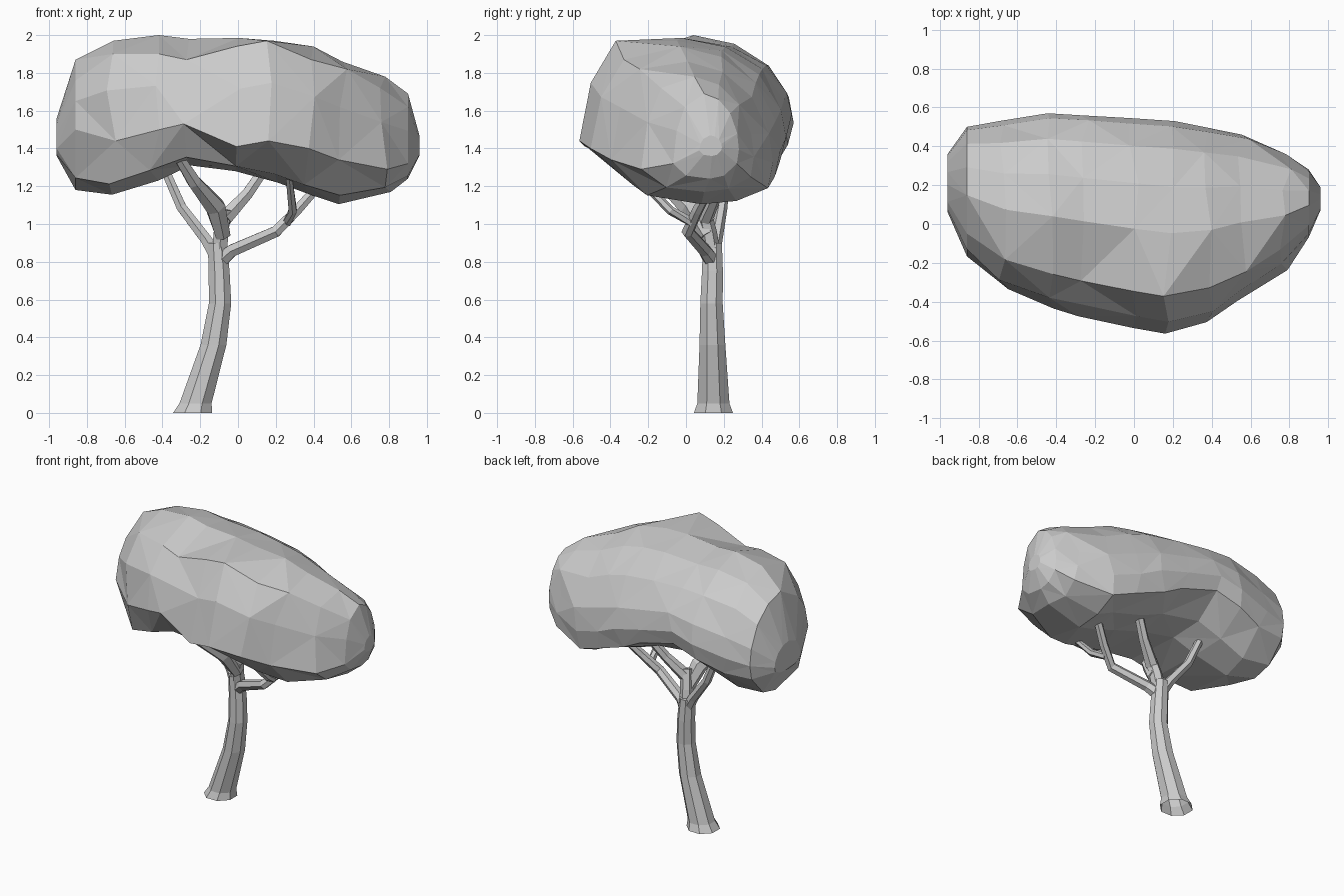
import bpy, bmesh, math, random
from mathutils import Vector

random.seed(4)
cube = bpy.data.objects.get("Cube")
if cube:
    bpy.data.objects.remove(cube, do_unlink=True)

grey = bpy.data.materials.new("plain_grey")
grey.use_nodes = True
colour = (0.6, 0.6, 0.6, 1)
grey.diffuse_color = colour
grey.node_tree.nodes["Principled BSDF"].inputs["Base Color"].default_value = colour


def finish(name, bm):
    """Turn a bmesh into a flat shaded object."""
    bmesh.ops.recalc_face_normals(bm, faces=bm.faces)
    mesh = bpy.data.meshes.new(name)
    bm.to_mesh(mesh)
    bm.free()
    mesh.materials.append(grey)
    obj = bpy.data.objects.new(name, mesh)
    bpy.context.collection.objects.link(obj)
    return obj


def loft(name, rings, triangulate=False, cap_start=True):
    """Skin a list of equal rings and close the ends."""
    bm = bmesh.new()
    loops = [[bm.verts.new(p) for p in ring] for ring in rings]
    n = len(loops[0])
    for j, (a, b) in enumerate(zip(loops, loops[1:])):
        for i in range(n):
            k = (i + 1) % n
            quad = [a[i], a[k], b[k], b[i]]
            if triangulate:
                # alternate the diagonals for an irregular faceted skin
                s = (i + j) % 2
                q = quad[s:] + quad[:s]
                bm.faces.new(q[:3])
                bm.faces.new([q[0], q[2], q[3]])
            else:
                bm.faces.new(quad)
    if cap_start:
        bm.faces.new(loops[0])
    bm.faces.new(loops[-1])
    return finish(name, bm)


def limb(name, path, radii, sides=6, trunk=False):
    """Tapered tube along a path; a trunk has level rings and an open foot."""
    pts = [Vector(p) for p in path]
    rings = []
    for i, (p, r) in enumerate(zip(pts, radii)):
        d = pts[min(i + 1, len(pts) - 1)] - pts[max(i - 1, 0)]
        d = Vector((0, 0, 1)) if trunk else d.normalized()
        u = d.cross(Vector((0, 1, 0))).normalized()
        v = d.cross(u)
        turn = [math.tau * (k + 0.5) / sides for k in range(sides)]
        rings.append([p + r * (math.cos(t) * u + math.sin(t) * v) for t in turn])
    return loft(name, rings, cap_start=not trunk)


# Trunk: flared foot, leaning and then upright
limb("trunk",
     [(-.24, .145, 0), (-.225, .145, .05), (-.13, .14, .36), (-.095, .135, .58),
      (-.1, .14, .75), (-.11, .14, .9)],
     [.112, .092, .074, .064, .06, .054], sides=8, trunk=True)

# Branches
limb("right_branch",
     [(-.11, .14, .82), (-.17, .16, .92), (-.3, .19, 1.09), (-.41, .21, 1.34)],
     [.04, .034, .03, .026])
limb("centre_branch",
     [(-.1, .14, .83), (-.09, .12, .95), (-.07, .09, 1.08)], [.045, .045, .04])
limb("centre_front_branch",
     [(-.08, .11, .94), (-.12, .02, 1.09), (-.23, -.12, 1.22), (-.33, -.23, 1.38)],
     [.045, .058, .04, .028])
limb("centre_back_branch",
     [(-.07, .1, 1.03), (.05, .16, 1.16), (.2, .25, 1.38)], [.045, .034, .028])
limb("left_branch",
     [(-.1, .14, .8), (-.03, .1, .86), (.2, .01, .96), (.31, .06, 1.07), (.46, .15, 1.24)],
     [.045, .037, .034, .03, .026])
limb("left_front_twig",
     [(.26, .03, 1.01), (.29, -.08, 1.07), (.27, -.26, 1.25)], [.026, .024, .02])

# Canopy stations: x, front y, back y, bottom z, top z, then heights of the
# front rim, back rim and front shoulder, and reach of the front underside
stations = [
    (-.96, .06, .36, 1.36, 1.56, 1.4, 1.39, 1.53, .6),
    (-.86, -.17, .5, 1.18, 1.87, 1.5, 1.36, 1.76, .65),
    (-.67, -.34, .53, 1.155, 1.97, 1.44, 1.36, 1.9, .75),
    (-.44, -.44, .57, 1.23, 2, 1.5, 1.42, 1.9, .75),
    (-.26, -.48, .56, 1.31, 1.98, 1.53, 1.48, 1.87, .75),
    (0, -.54, .545, 1.28, 1.985, 1.41, 1.4, 1.94, .6),
    (.18, -.57, .53, 1.22, 1.97, 1.44, 1.33, 1.97, .55),
    (.38, -.51, .5, 1.16, 1.94, 1.4, 1.25, 1.87, .55),
    (.56, -.4, .46, 1.105, 1.86, 1.34, 1.19, 1.82, .55),
    (.78, -.24, .36, 1.17, 1.78, 1.29, 1.25, 1.72, .55),
    (.9, -.07, .28, 1.24, 1.69, 1.32, 1.32, 1.62, .6),
    (.96, .07, .19, 1.36, 1.47, 1.39, 1.39, 1.45, .6)]


def canopy_section(x, front, back, low, top, front_rim, back_rim, shoulder, reach):
    """Closed outline in the y-z plane, going round from the front rim."""
    mid, half = (front + back) / 2, (back - front) / 2

    def between(a, b, t):
        return a + (b - a) * t

    outline = [(-.99, front_rim), (-.88, between(front_rim, shoulder, .58)),
               (-.64, shoulder), (-.05, top), (.38, between(back_rim, top, .92)),
               (.74, between(back_rim, top, .72)), (.95, between(back_rim, top, .43)),
               (1, between(back_rim, top, .2)), (.94, back_rim),
               (.55, between(low, back_rim, .2)), (.12, low),
               (-reach, between(low, front_rim, .2))]
    jitter = .03 if abs(x) < .85 else 0
    return [(x + random.uniform(-jitter, jitter), mid + u * half, z) for u, z in outline]


loft("canopy", [canopy_section(*s) for s in stations], triangulate=True)
